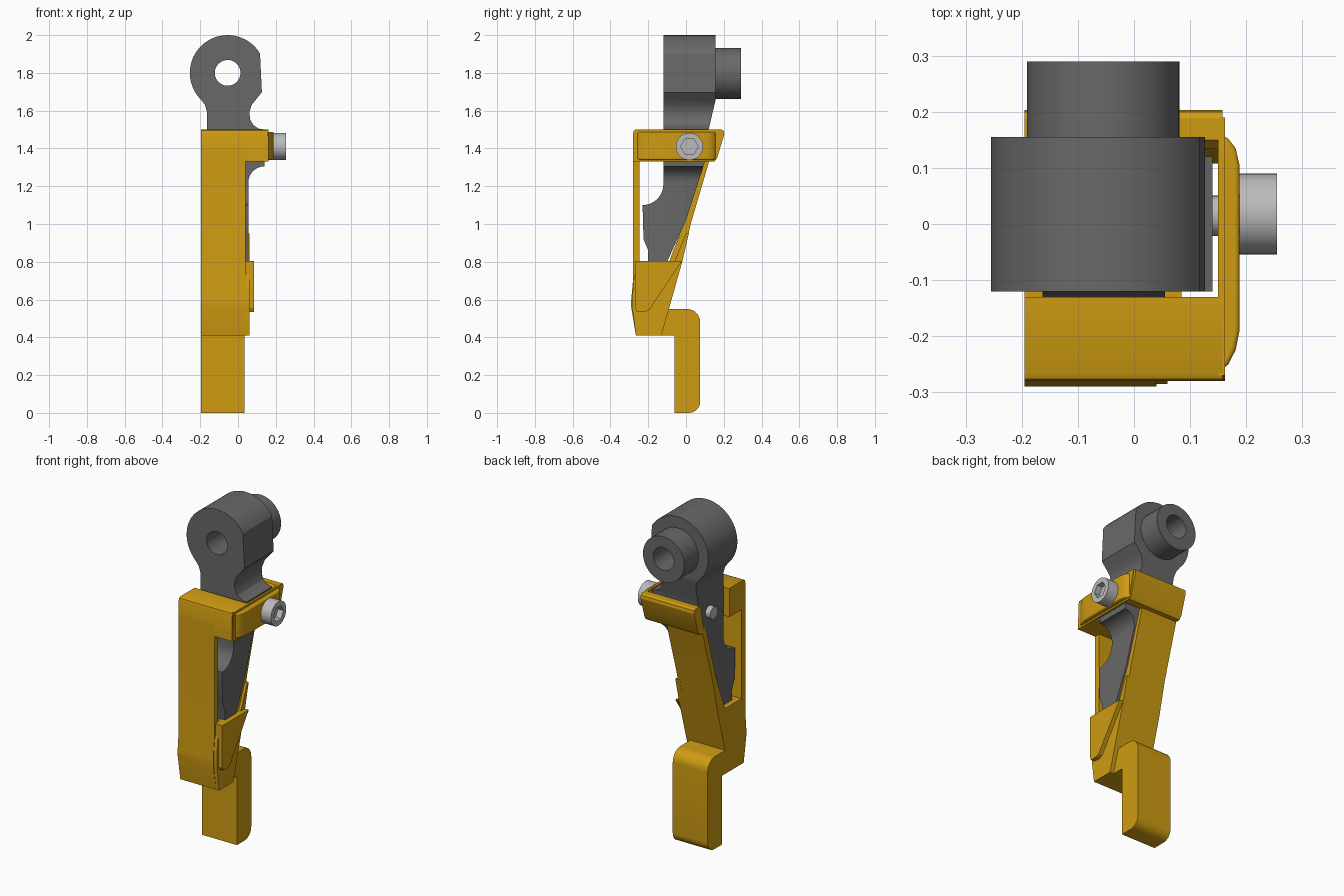
import bpy, bmesh, math
from mathutils import Matrix

if "Cube" in bpy.data.objects:
    bpy.data.objects.remove(bpy.data.objects["Cube"])


def material(name, rgb):
    m = bpy.data.materials.new(name)
    m.diffuse_color = (*rgb, 1)
    m.use_nodes = True
    m.node_tree.nodes["Principled BSDF"].inputs["Base Color"].default_value = m.diffuse_color
    return m


YELLOW = material("amber yellow", (0.62, 0.33, 0.006))
GREY = material("dark grey", (0.14, 0.14, 0.14))
STEEL = material("light steel", (0.50, 0.50, 0.50))


def finish(name, bm, mat, bevel=0):
    bmesh.ops.recalc_face_normals(bm, faces=bm.faces)
    mesh = bpy.data.meshes.new(name)
    bm.to_mesh(mesh)
    bm.free()
    ob = bpy.data.objects.new(name, mesh)
    bpy.context.collection.objects.link(ob)
    mesh.materials.append(mat)
    if bevel:
        b = ob.modifiers.new("bevel", 'BEVEL')
        b.width, b.segments, b.limit_method = bevel, 3, 'ANGLE'
        b.angle_limit = math.radians(40)
    return ob


def prism(name, pts, axis, lo, hi, mat, bevel=0):
    """Extrude a 2D profile along an axis from lo to hi."""
    place = {'x': lambda a, b, t: (t, a, b),
             'y': lambda a, b, t: (a, t, b),
             'z': lambda a, b, t: (a, b, t)}[axis]
    bm = bmesh.new()
    ends = [[bm.verts.new(place(a, b, t)) for a, b in pts] for t in (lo, hi)]
    for ring in ends:
        bm.faces.new(ring)
    n = len(pts)
    for i in range(n):
        j = (i + 1) % n
        bm.faces.new((ends[0][i], ends[0][j], ends[1][j], ends[1][i]))
    return finish(name, bm, mat, bevel)


def arc(cx, cy, r, a0, a1, n):
    return [(cx + r * math.cos(math.radians(a0 + (a1 - a0) * i / n)),
             cy + r * math.sin(math.radians(a0 + (a1 - a0) * i / n))) for i in range(n + 1)]


def disc(cx, cy, r, n=40):
    return arc(cx, cy, r, 0, 360 - 360 / n, n - 1)


def boolean(ob, tool, op):
    m = ob.modifiers.new(op, 'BOOLEAN')
    m.object, m.operation, m.solver = tool, op, 'EXACT'
    bpy.context.view_layer.objects.active = ob
    bpy.ops.object.modifier_apply(modifier=m.name)
    bpy.data.objects.remove(tool)


# Lever: front outline with eye, intersected with side outline
front = arc(-0.055, 1.8, 0.2, 31, 225, 36) + [
    (-0.175, 1.63), (-0.163, 1.59), (-0.163, 0.65), (0.055, 0.65), (0.055, 1.22)]
front += arc(0.14, 1.22, 0.085, 180, 90, 8)[1:] + [(0.14, 1.5)]
front += [(0.11, 1.505), (0.08, 1.525), (0.064, 1.555), (0.06, 1.59),
          (0.072, 1.63), (0.1, 1.665), (0.1265, 1.697)]
lever = prism("lever", front, 'y', -0.4, 0.4, GREY)
side = [(-0.12, 2.1), (0.155, 2.1), (0.155, 1.65), (0.12, 1.5), (0.1, 1.33),
        (0.0, 1.02), (-0.1, 0.8), (-0.12, 0.7), (-0.2, 0.7), (-0.2, 0.86),
        (-0.225, 0.92)] + arc(-0.23, 1.21, 0.11, -90, 0, 10)
boolean(lever, prism("side_tool", side, 'x', -0.5, 0.5, GREY), 'INTERSECT')
boolean(lever, prism("boss", disc(-0.055, 1.797, 0.136), 'y', 0.1, 0.29, GREY), 'UNION')
boolean(lever, prism("hole_tool", disc(-0.055, 1.8, 0.068), 'y', -0.5, 0.5, GREY), 'DIFFERENCE')

# Front plate with slight bulge near the bottom
prism("front_plate", [(-0.28, 1.4), (-0.245, 1.4), (-0.245, 0.7), (-0.22, 0.41),
                      (-0.265, 0.41), (-0.29, 0.56), (-0.29, 0.6), (-0.28, 0.71)],
      'x', -0.195, 0.04, YELLOW)

# Collar: front block, side pad, back bar
prism("collar_front", [(-0.28, 1.33), (-0.13, 1.33), (-0.13, 1.5), (-0.265, 1.5),
                       (-0.276, 1.495), (-0.28, 1.483)], 'x', -0.195, 0.158, YELLOW)
prism("collar_side", [(0.155, -0.262), (0.168, -0.25), (0.181, -0.225), (0.188, -0.19),
                      (0.188, 0.105), (0.181, 0.135), (0.168, 0.152), (0.155, 0.16)],
      'z', 1.34, 1.488, YELLOW, 0.015)
prism("collar_side_web", [(-0.28, 1.33), (0.15, 1.33), (0.19, 1.5), (-0.27, 1.5)],
      'x', 0.15, 0.162, YELLOW)
prism("collar_back", [(0.108, 1.33), (0.15, 1.33), (0.165, 1.35), (0.203, 1.475),
                      (0.2, 1.493), (0.188, 1.5), (0.15, 1.5), (0.135, 1.48)],
      'x', -0.195, 0.158, YELLOW)

# Sloping back strap
prism("back_strap", [(0.09, 1.35), (0.128, 1.35), (0.025, 1.0), (-0.02, 0.8),
                     (-0.13, 0.41), (-0.2, 0.41), (-0.09, 0.8), (0.0, 1.03)],
      'x', -0.195, 0.045, YELLOW)

# Lower socket and the gusset on its right side
prism("socket", [(-0.265, 0.41), (-0.13, 0.41), (-0.02, 0.8), (-0.25, 0.8), (-0.28, 0.7),
                 (-0.285, 0.56)], 'x', -0.195, 0.06, YELLOW)
prism("gusset", [(-0.27, 0.805), (-0.02, 0.805), (-0.195, 0.545), (-0.215, 0.535),
                 (-0.26, 0.535), (-0.27, 0.555)], 'x', 0.03, 0.085, YELLOW)
prism("gusset_lip", [(-0.07, 0.78), (-0.02, 0.8), (0.015, 0.95), (0.0, 0.95)],
      'x', 0.03, 0.06, YELLOW)

# Stepped foot
foot = [(-0.2, 0.41), (-0.06, 0.41), (-0.06, 0.0)]
foot += arc(0.015, 0.06, 0.06, -90, 0, 8) + arc(0.005, 0.48, 0.07, 0, 90, 8) + [(-0.2, 0.55)]
prism("foot", foot, 'x', -0.195, 0.035, YELLOW)

# Clamping screw with hexagonal socket
SY, SZ = 0.015, 1.41
prism("screw_shaft", disc(SY, SZ, 0.036, 24), 'x', -0.195, 0.2, STEEL)
head = prism("screw_head", disc(SY + 0.003, SZ, 0.072), 'x', 0.186, 0.255, STEEL)
boolean(head, prism("hex_tool", disc(SY + 0.003, SZ, 0.046, 6), 'x', 0.22, 0.3, STEEL), 'DIFFERENCE')

# Smooth curved faces, keep edges sharp
for ob in bpy.context.collection.objects:
    bpy.ops.object.select_all(action='DESELECT')
    ob.select_set(True)
    bpy.context.view_layer.objects.active = ob
    bpy.ops.object.shade_smooth_by_angle(angle=math.radians(25))
